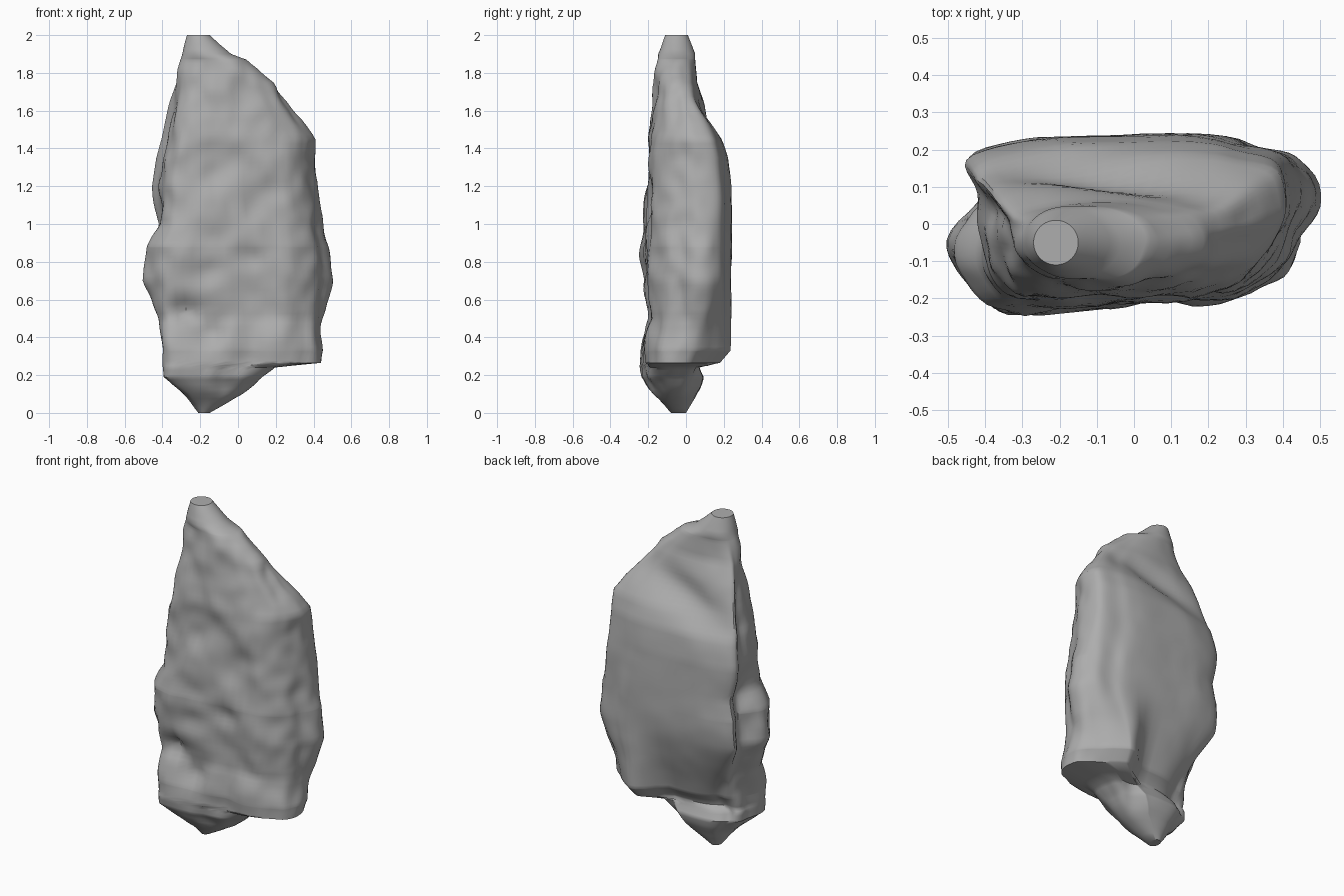
import bpy
import bmesh
import math
from mathutils import Vector, noise

SEGMENTS = 80
RINGS = 80

# Silhouette by height: z, left edge x, right edge x, front y, back y
PROFILE = [
    (0, -.21, -.15, -.08, 0),
    (.1, -.29, .03, -.17, .06),
    (.19, -.4, .14, -.235, .15),
    (.24, -.4, .2, -.24, .17),
    (.265, -.4, .43, -.24, .18),
    (.33, -.4, .45, -.24, .235),
    (.5, -.43, .455, -.21, .24),
    (.6, -.465, .48, -.22, .24),
    (.7, -.495, .495, -.22, .24),
    (.88, -.49, .48, -.23, .24),
    (1.0, -.44, .45, -.225, .24),
    (1.2, -.45, .42, -.22, .235),
    (1.35, -.43, .41, -.21, .22),
    (1.45, -.4, .41, -.2, .19),
    (1.6, -.37, .3, -.18, .12),
    (1.75, -.34, .18, -.16, .06),
    (1.87, -.31, .05, -.15, .05),
    (1.9, -.3, -.04, -.15, .05),
    (2, -.27, -.15, -.11, .01),
]

# Slab cross-sections, scaled to the silhouette at each height
FOOT_SECTION = [
    (-.65, .65), (-.85, .15), (-.96, -.3), (-1, -.65),
    (-.88, -.96), (-.3, -.97), (.15, -.9), (.55, -.85),
    (.85, -.65), (.99, -.3), (.97, .2), (.75, .6),
    (.5, .95), (.36, 1), (-.2, 1), (-.5, .9),
]
WAIST_SECTION = [
    (-.9, .75), (-.82, .3), (-1, -.2), (-.93, -.65),
    (-.75, -.95), (-.3, -.97), (.1, -.9), (.55, -.85),
    (.82, -.5), (.92, -.1), (1, .3), (.88, .73),
    (.68, .85), (.45, 1), (-.2, 1), (-.6, .94),
]
SHOULDER_SECTION = [
    (-1, .72), (-.92, .3), (-.91, -.2), (-.86, -.65),
    (-.7, -.93), (-.3, -.97), (.1, -.93), (.55, -.83),
    (.83, -.5), (.95, -.1), (1, .3), (.94, .75),
    (.68, .9), (.4, 1), (-.2, 1), (-.65, .94),
]

# Dents and bulges on the front: x, z, radius, depth into the rock
DENTS = [
    (-.28, .55, .07, .06),
    (-.15, .42, .06, .03),
    (-.18, .75, .06, .03),
    (.08, .82, .06, .03),
    (.12, 1.15, .1, .02),
    (-.1, 1.3, .1, .015),
    (.05, .3, .08, .02),
    (.25, .7, .12, -.01),
    (-.3, .85, .1, -.015),
]


def smoothstep(low, high, value):
    t = max(0, min(1, (value - low) / (high - low)))
    return t * t * (3 - 2 * t)


def bounds_at(z):
    """Interpolate the silhouette at one height."""
    for low, high in zip(PROFILE, PROFILE[1:]):
        if z <= high[0]:
            t = (z - low[0]) / (high[0] - low[0])
            return [a + (b - a) * t for a, b in zip(low[1:], high[1:])]
    return PROFILE[-1][1:]


def section_point(section, fraction):
    """Walk round a closed cross-section on a smooth curve."""
    count = len(section)
    place = fraction * count
    index = int(place)
    t = place - index
    a, b, c, d = (Vector(section[(index + k) % count]) for k in (-1, 0, 1, 2))
    slope_b, slope_c = (c - a) / 2, (d - b) / 2
    ease = smoothstep(0, 1, t)
    curve = slope_b * (t * (1 - t) ** 2) - slope_c * (t * t * (1 - t))
    return b.lerp(c, ease) + curve


def rock_point(fraction, z):
    """Surface point with the weathering added."""
    left, right, front, back = bounds_at(z)
    corner = section_point(FOOT_SECTION, fraction)
    waist = section_point(WAIST_SECTION, fraction)
    shoulder = section_point(SHOULDER_SECTION, fraction)
    corner = corner.lerp(waist, smoothstep(.3, .75, z))
    corner = corner.lerp(shoulder, smoothstep(.85, 1.15, z))
    # The tip and the foot turn from slab to round
    roundness = max(smoothstep(1.6, 1.92, z), 1 - smoothstep(0, .18, z))
    corner = corner.lerp(corner.normalized(), roundness)
    x = (left + right) / 2 + corner.x * (right - left) / 2
    y = (front + back) / 2 + corner.y * (back - front) / 2
    point = Vector((x, y, z))

    # Rough front and sides, smooth back
    fade = smoothstep(0, .15, z) * (1 - smoothstep(1.8, 2, z))
    rough = fade * (1 - .8 * smoothstep(.2, .8, corner.y))
    stretched = Vector((x * 5, y * 5, z * 3.5))
    bump = noise.noise(stretched) * .022
    bump += noise.noise(stretched * 2.6) * .014
    outward = Vector((corner.x * .4, corner.y, 0)).normalized()
    point += outward * bump * rough

    # Front dents
    facing = smoothstep(.2, .8, -corner.y) * fade
    for dent_x, dent_z, radius, depth in DENTS:
        distance = math.hypot(x - dent_x, z - dent_z) / radius
        point.y += depth * facing * math.exp(-distance * distance)

    # The back slopes in to the foot, leaving the panel corner on the left
    behind = smoothstep(0, .9, corner.y)
    taper = smoothstep(.08, .33, z) * (1 - smoothstep(.15, .85, z))
    taper *= 1 - smoothstep(.03, .2, x)
    point.y -= .15 * taper * behind

    # Hollow above the slanting ridge on the back
    distance = math.hypot((x + .1) / .33, (z - 1.56 - .35 * x) / .1)
    point.y -= .055 * behind * math.exp(-distance * distance)
    return point


def build_rock():
    bm = bmesh.new()
    rings = []
    heights = {2 * i / RINGS for i in range(RINGS + 1)}
    heights |= {row[0] for row in PROFILE}
    for z in sorted(heights):
        rings.append([bm.verts.new(rock_point(i / SEGMENTS, z))
                      for i in range(SEGMENTS)])
    for lower, upper in zip(rings, rings[1:]):
        for i in range(SEGMENTS):
            j = (i + 1) % SEGMENTS
            bm.faces.new((lower[i], lower[j], upper[j], upper[i]))
    # Flat caps on the tip and the foot
    bm.faces.new(rings[-1])
    bm.faces.new(list(reversed(rings[0])))
    bmesh.ops.recalc_face_normals(bm, faces=bm.faces[:])
    mesh = bpy.data.meshes.new("standing_rock")
    bm.to_mesh(mesh)
    bm.free()
    rock = bpy.data.objects.new("standing_rock", mesh)
    bpy.context.collection.objects.link(rock)
    return rock


def stone_material():
    material = bpy.data.materials.new("stone_grey")
    colour = (.42, .42, .42, 1)
    material.use_nodes = True
    material.diffuse_color = colour
    shader = next(node for node in material.node_tree.nodes
                  if node.type == "BSDF_PRINCIPLED")
    shader.inputs["Base Color"].default_value = colour
    shader.inputs["Roughness"].default_value = .9
    return material


cube = bpy.data.objects.get("Cube")
if cube:
    bpy.data.objects.remove(cube, do_unlink=True)

rock = build_rock()
rock.data.materials.append(stone_material())

# Smooth stone with sharp breaks kept
bpy.ops.object.select_all(action="DESELECT")
rock.select_set(True)
bpy.context.view_layer.objects.active = rock
bpy.ops.object.shade_smooth_by_angle(angle=math.radians(40))
